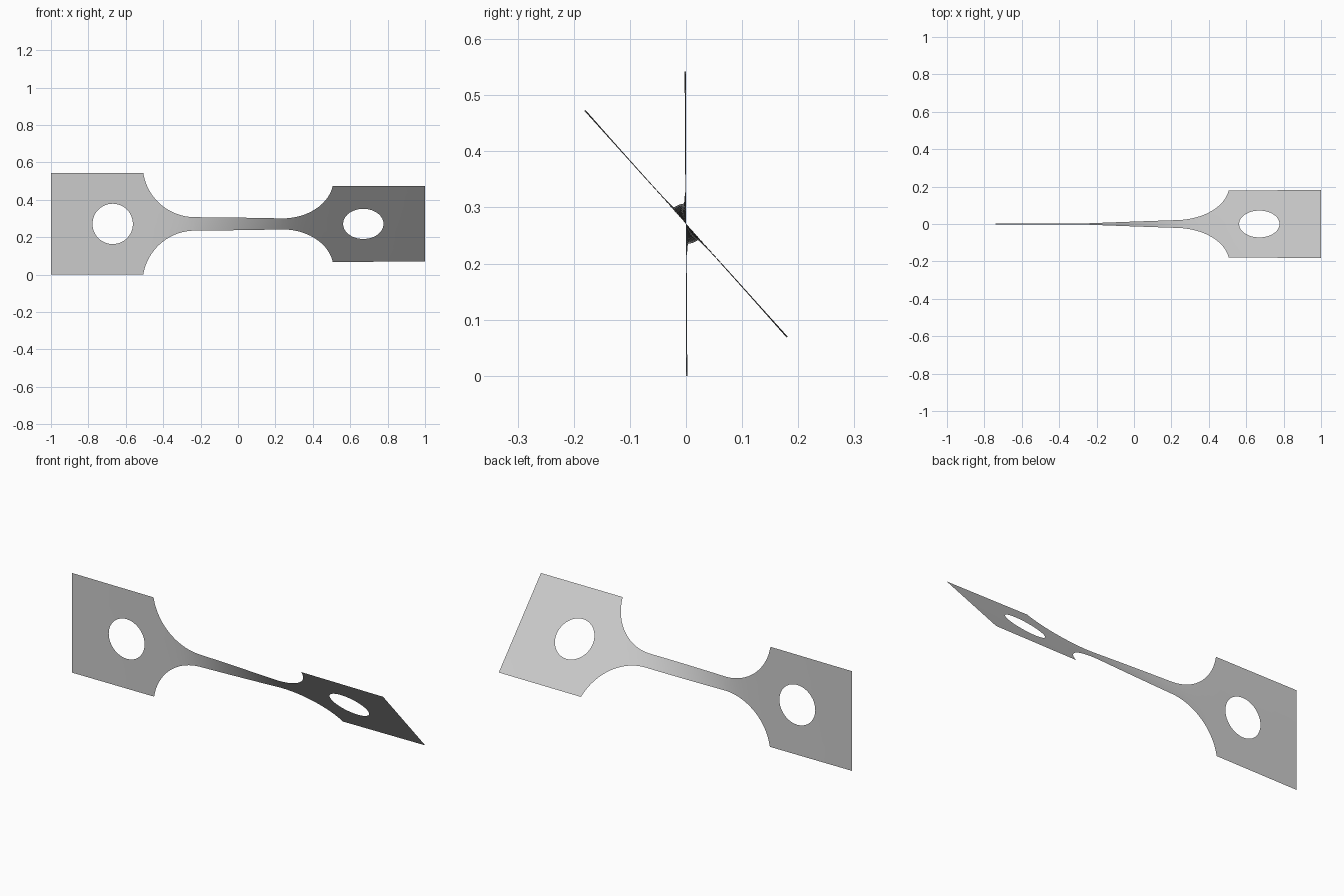
import bpy, bmesh, math
from mathutils import Vector

if "Cube" in bpy.data.objects:
    bpy.data.objects.remove(bpy.data.objects["Cube"], do_unlink=True)

HALF, NECK, FILLET = 0.271, 0.036, 0.28     # half widths and fillet radius
NECK_END, HOLE_X, HOLE_R = 0.23, 0.67, 0.108
TWIST = math.radians(42)
STEPS = 400

metal = bpy.data.materials.new("grey metal")
metal.use_nodes = True
grey = (0.6, 0.6, 0.6, 1)
metal.diffuse_color = grey
metal.node_tree.nodes["Principled BSDF"].inputs["Base Color"].default_value = grey


def half_width(x):
    d = abs(x) - NECK_END
    if d <= 0:
        return NECK
    if d >= FILLET:
        return HALF
    return min(HALF, NECK + FILLET - math.sqrt(FILLET ** 2 - d ** 2))


# Twist builds up mostly in the narrow neck, the wide ends stay stiff
turn = [0.0]
for i in range(STEPS):
    turn.append(turn[-1] + half_width(-1 + 2 * (i + 0.5) / STEPS) ** -2)


def angle(x):
    t = min(max((x + 1) / 2 * STEPS, 0), STEPS - 0.001)
    i = int(t)
    return TWIST * (turn[i] + (turn[i + 1] - turn[i]) * (t - i)) / turn[-1]


# One quarter of the outline: end corner, shoulder, fillet down to the neck
top = FILLET + NECK - HALF
start = math.asin(top / FILLET)
quarter = [(1, HALF)]
for i in range(25):
    a = start + (math.pi / 2 - start) * i / 24
    quarter.append((NECK_END + FILLET * math.cos(a),
                    NECK + FILLET - FILLET * math.sin(a)))
upper = quarter + [(-x, z) for x, z in reversed(quarter)]
outline = upper + [(x, -z) for x, z in reversed(upper)]

bm = bmesh.new()


def loop(points):
    verts = [bm.verts.new((x, 0, z)) for x, z in points]
    for a, b in zip(verts, verts[1:] + verts[:1]):
        bm.edges.new((a, b))


# Flat sheet with a round hole in each end
loop(outline)
for side in (-1, 1):
    loop([(side * HOLE_X + HOLE_R * math.cos(math.tau * i / 48),
           HOLE_R * math.sin(math.tau * i / 48)) for i in range(48)])
bmesh.ops.triangle_fill(bm, use_beauty=True, edges=bm.edges[:], normal=Vector((0, -1, 0)))

# Slice across the length so that the sheet can twist
for i in range(1, 60):
    bmesh.ops.bisect_plane(bm, geom=bm.verts[:] + bm.edges[:] + bm.faces[:],
                           plane_co=(-1 + i / 30, 0, 0), plane_no=(1, 0, 0))
bmesh.ops.triangulate(bm, faces=bm.faces[:])
bmesh.ops.recalc_face_normals(bm, faces=bm.faces[:])
if sum(f.normal.y for f in bm.faces) > 0:
    bmesh.ops.reverse_faces(bm, faces=bm.faces[:])

# Twist about the long axis and lift onto the ground
for v in bm.verts:
    a, r = angle(v.co.x), v.co.z
    v.co = (v.co.x, -r * math.sin(a), HALF + r * math.cos(a))

mesh = bpy.data.meshes.new("twisted_sheet")
bm.to_mesh(mesh)
bm.free()
mesh.materials.append(metal)
sheet = bpy.data.objects.new("twisted_sheet", mesh)
bpy.context.collection.objects.link(sheet)
bpy.context.view_layer.objects.active = sheet
sheet.select_set(True)
bpy.ops.object.shade_smooth_by_angle()
